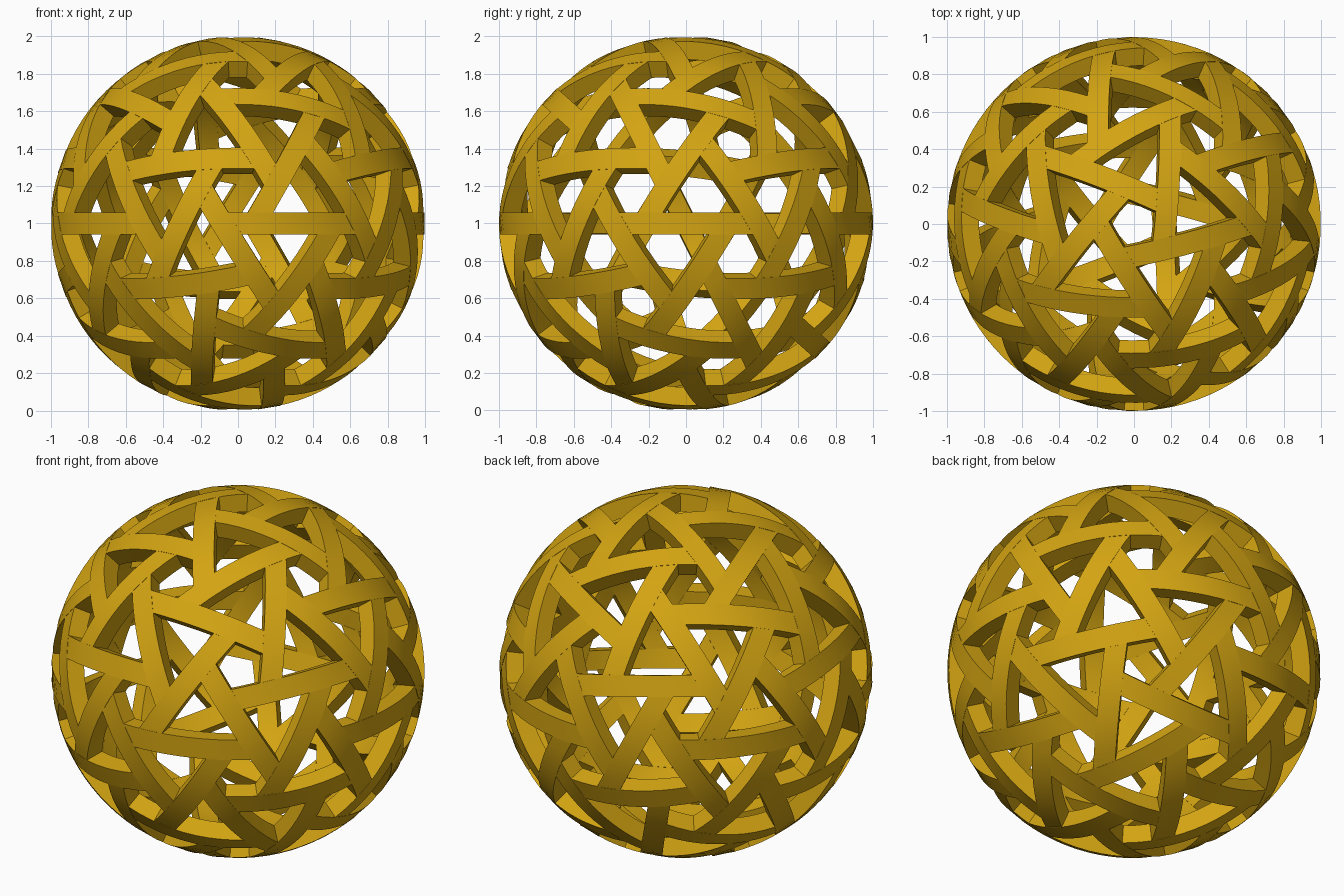
import bpy, bmesh, math
from itertools import combinations
from mathutils import Vector, Quaternion

if "Cube" in bpy.data.objects:
    bpy.data.objects.remove(bpy.data.objects["Cube"], do_unlink=True)

HALF = 0.059          # half the width of a bar
INNER = 0.9           # inner radius of the shell
STEPS = 10            # segments along a bar
SWIRL = math.atan((math.sqrt(5) - 1) / 2)   # turn of each bar about its middle
CENTRE = Vector((0, 0, 1))

gold = bpy.data.materials.new("gold")
gold.use_nodes = True
gold.diffuse_color = (0.65, 0.37, 0.006, 1)
gold.node_tree.nodes["Principled BSDF"].inputs["Base Color"].default_value = gold.diffuse_color


def on_sphere(lat, az):
    return Vector((math.cos(lat) * math.cos(az), math.cos(lat) * math.sin(az), math.sin(lat)))


# Hubs: twelve five-way points, and a six-way point amid each three of them
lat = math.atan(0.5)
five = [Vector((0, 0, 1)), Vector((0, 0, -1))]
for k in range(5):
    five.append(on_sphere(-lat, math.radians(-90 + 72 * k)))
    five.append(on_sphere(lat, math.radians(-54 + 72 * k)))
six = [sum(t, Vector()).normalized() for t in combinations(five, 3)
       if all(p.dot(q) > 0.4 for p, q in combinations(t, 2))]
hubs = five + six
near = {i: [j for j in range(len(hubs)) if j != i and hubs[i].dot(hubs[j]) > 0.7]
        for i in range(len(hubs))}


def frame(i, j):
    """Middle, direction and left normal of the swirled bar from hub i to hub j."""
    u = (hubs[i] + hubs[j]).normalized()
    v = Quaternion(u, SWIRL) @ (hubs[j] - hubs[i]).normalized()
    return u, v, u.cross(v)


def clockwise_next(j, i):
    """Hub that follows i clockwise around hub j."""
    b = hubs[j]
    ref = hubs[i] - b * b.dot(hubs[i])

    def turn(k):
        d = hubs[k] - b * b.dot(hubs[k])
        return -math.atan2(b.dot(ref.cross(d)), ref.dot(d)) % math.tau
    return min((k for k in near[j] if k != i), key=turn)


def end_angles(i, j):
    """Where the left and right edges of bar i-j run into the next bar at hub j."""
    u, v, n = frame(i, j)
    m = frame(j, clockwise_next(j, i))[2]
    k = n.dot(m)
    across = n.cross(m)
    if across.dot(hubs[j]) < 0:
        across = -across
    angles = []
    for h in (HALF, -HALF):
        p = (n * (h - HALF * k) + m * (HALF - h * k)) / (1 - k * k)
        p += across.normalized() * math.sqrt(1 - p.length_squared)
        angles.append(math.atan2(p.dot(v), p.dot(u)))
    return angles


def add_bar(bm, i, j):
    u, v, n = frame(i, j)
    stop = end_angles(i, j)
    start = [-t for t in reversed(end_angles(j, i))]
    r = math.sqrt(1 - HALF * HALF)
    rings = []
    for s in range(STEPS + 1):
        f = s / STEPS
        edge = []
        for side, h in enumerate((HALF, -HALF)):
            t = start[side] * (1 - f) + stop[side] * f
            edge.append((u * math.cos(t) + v * math.sin(t)) * r + n * h)
        left, right = edge
        rings.append([bm.verts.new(CENTRE + p) for p in
                      (left, right, right * INNER, left * INNER)])
    for a, b in zip(rings, rings[1:]):
        for c in range(4):
            d = (c + 1) % 4
            bm.faces.new((a[c], a[d], b[d], b[c]))
    bm.faces.new(rings[0][::-1])
    bm.faces.new(rings[-1])


def build(name, pairs):
    bm = bmesh.new()
    for i, j in pairs:
        add_bar(bm, i, j)
    bmesh.ops.recalc_face_normals(bm, faces=bm.faces)
    mesh = bpy.data.meshes.new(name)
    bm.to_mesh(mesh)
    bm.free()
    mesh.materials.append(gold)
    obj = bpy.data.objects.new(name, mesh)
    bpy.context.collection.objects.link(obj)
    bpy.ops.object.select_all(action='DESELECT')
    obj.select_set(True)
    bpy.context.view_layer.objects.active = obj
    bpy.ops.object.shade_smooth_by_angle(angle=math.radians(30))


# Bars that swirl about the five-sided holes, and bars that link the six-sided holes
pairs = [(i, j) for i in near for j in near[i] if i < j]
build("pentagon_bars", [p for p in pairs if p[0] < len(five)])
build("hexagon_link_bars", [p for p in pairs if p[0] >= len(five)])
